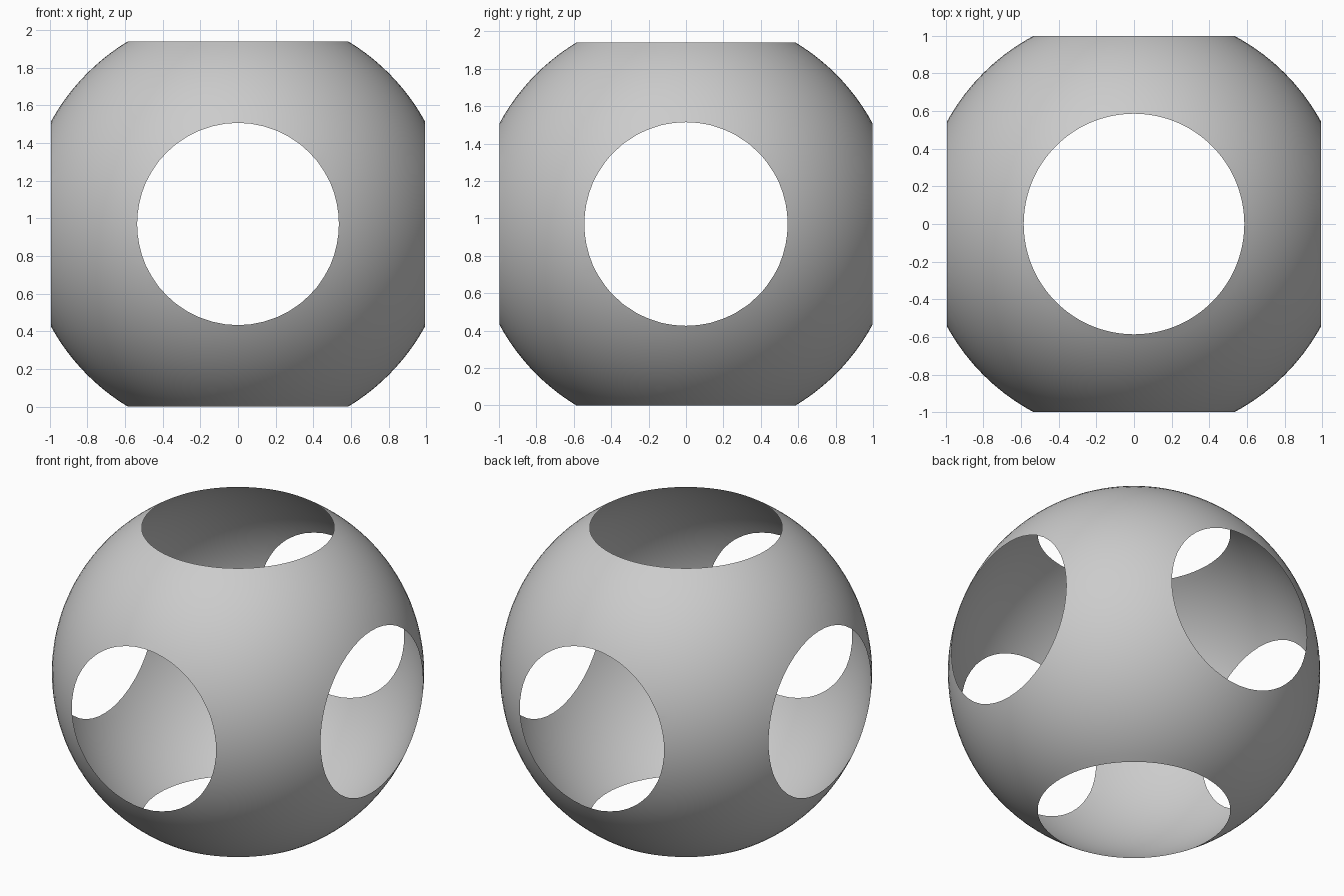
import bpy, bmesh
from mathutils import Vector

if "Cube" in bpy.data.objects:
    bpy.data.objects.remove(bpy.data.objects["Cube"])

RADIUS = 1.1335
CENTRE_Z = 0.97
# Distance from centre to each pair of hole planes
HOLE_PLANES = {(1, 0, 0): 0.994, (0, 1, 0): 0.998, (0, 0, 1): 0.97}

# Thin sphere, opened on all six sides
bm = bmesh.new()
bmesh.ops.create_uvsphere(bm, u_segments=96, v_segments=64, radius=RADIUS)
for axis, dist in HOLE_PLANES.items():
    for sign in (1, -1):
        normal = Vector(axis) * sign
        bmesh.ops.bisect_plane(
            bm, geom=bm.verts[:] + bm.edges[:] + bm.faces[:],
            plane_co=normal * dist, plane_no=normal, clear_outer=True)

for face in bm.faces:
    face.smooth = True

mesh = bpy.data.meshes.new("pierced_sphere_shell")
bm.to_mesh(mesh)
bm.free()
shell = bpy.data.objects.new("pierced_sphere_shell", mesh)
shell.location.z = CENTRE_Z
bpy.context.collection.objects.link(shell)
